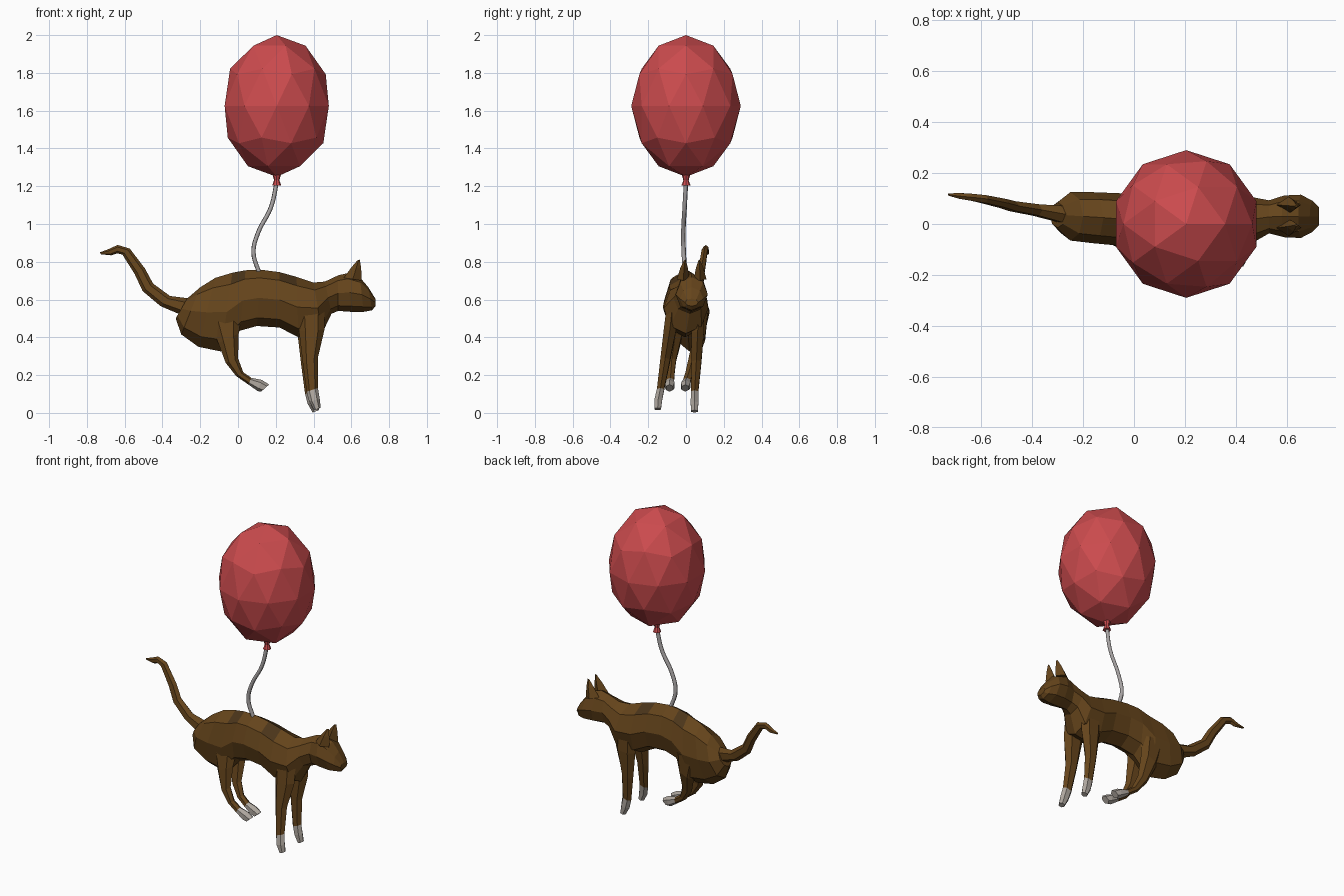
import bpy, bmesh
from math import sin, cos, tau
from mathutils import Vector


def material(name, rgb):
    m = bpy.data.materials.new(name)
    m.diffuse_color = (*rgb, 1)
    return m


brown = material("brown fur", (0.13, 0.058, 0.011))
dark = material("dark fur", (0.07, 0.035, 0.010))
white = material("pale fur", (0.42, 0.38, 0.34))
red = material("red rubber", (0.60, 0.07, 0.075))
grey = material("grey string", (0.40, 0.38, 0.38))


def loft(name, sections, sides, mats, pick=lambda i, j: 0):
    """Skin rings given as (x1, z1, x2, z2, y centre, half width)."""
    bm = bmesh.new()
    rings = []
    for x1, z1, x2, z2, y, w in sections:
        a, b = Vector((x1, y, z1)), Vector((x2, y, z2))
        mid, half = (a + b) / 2, (a - b) / 2
        rings.append([bm.verts.new(mid + half * cos(tau * k / sides)
                                   + Vector((0, w * sin(tau * k / sides), 0)))
                      for k in range(sides)])
    for i, (r, s) in enumerate(zip(rings, rings[1:])):
        for j in range(sides):
            k = (j + 1) % sides
            bm.faces.new((r[j], r[k], s[k], s[j])).material_index = pick(i, j)
    bm.faces.new(rings[0])
    bm.faces.new(rings[-1]).material_index = pick(len(rings) - 2, 0)
    bmesh.ops.recalc_face_normals(bm, faces=bm.faces)
    me = bpy.data.meshes.new(name)
    bm.to_mesh(me)
    bm.free()
    for m in mats:
        me.materials.append(m)
    ob = bpy.data.objects.new(name, me)
    bpy.context.collection.objects.link(ob)
    return ob


# Body, neck and head in one skin: top point, bottom point, y centre, half width
body = [
    (-0.27, 0.605, -0.33, 0.50, 0.035, 0.050),
    (-0.20, 0.665, -0.30, 0.415, 0.030, 0.095),
    (-0.12, 0.715, -0.21, 0.35, 0.025, 0.100),
    (-0.03, 0.742, -0.09, 0.325, 0.018, 0.103),
    (0.04, 0.755, 0.01, 0.435, 0.010, 0.103),
    (0.12, 0.758, 0.10, 0.460, 0.000, 0.105),
    (0.22, 0.745, 0.22, 0.452, -0.005, 0.110),
    (0.31, 0.720, 0.32, 0.400, -0.005, 0.118),
    (0.40, 0.690, 0.445, 0.420, 0.000, 0.118),
    (0.46, 0.695, 0.495, 0.525, 0.018, 0.085),
    (0.53, 0.728, 0.53, 0.540, 0.028, 0.065),
    (0.58, 0.740, 0.60, 0.535, 0.030, 0.082),
    (0.645, 0.718, 0.665, 0.535, 0.030, 0.085),
    (0.69, 0.665, 0.71, 0.543, 0.030, 0.062),
    (0.727, 0.605, 0.727, 0.565, 0.030, 0.035),
]
loft("body_and_head", body, 8, [brown, dark],
     lambda i, j: int(i in (3, 6) and j in (0, 7)))

# Ears
for side, y, tip in (("right", -0.015, -0.005), ("left", 0.075, 0.070)):
    loft(side + "_ear", [(0.56, 0.715, 0.655, 0.70, y, 0.033),
                         (0.60, 0.770, 0.652, 0.765, (y + tip) / 2, 0.020),
                         (0.630, 0.805, 0.645, 0.812, tip, 0.004)], 4, [brown])

# Tail
loft("tail", [
    (-0.25, 0.605, -0.28, 0.510, 0.035, 0.040),
    (-0.36, 0.619, -0.41, 0.565, 0.055, 0.026),
    (-0.45, 0.685, -0.505, 0.645, 0.070, 0.022),
    (-0.493, 0.765, -0.547, 0.735, 0.082, 0.020),
    (-0.573, 0.870, -0.612, 0.838, 0.098, 0.018),
    (-0.637, 0.889, -0.640, 0.845, 0.105, 0.016),
    (-0.690, 0.865, -0.670, 0.834, 0.110, 0.013),
    (-0.731, 0.850, -0.727, 0.840, 0.116, 0.005)], 6, [brown])


# Legs: the listed profile is (back x, z, front x, z, half width)
def leg(name, profile, ys, dx=0, dz=0):
    n = len(profile)
    secs = [(a + dx, b + dz, c + dx, d + dz, y, w)
            for (a, b, c, d, w), y in zip(profile, ys)]
    loft(name, secs, 6, [brown, white], lambda i, j: int(i >= n - 3))


front = [
    (0.305, 0.57, 0.450, 0.57, 0.035),
    (0.315, 0.42, 0.450, 0.43, 0.038),
    (0.335, 0.25, 0.415, 0.28, 0.030),
    (0.355, 0.10, 0.415, 0.12, 0.022),
    (0.368, 0.05, 0.425, 0.06, 0.024),
    (0.395, 0.002, 0.430, 0.015, 0.020),
]
leg("right_front_leg", front, (-0.07, -0.085, -0.11, -0.135, -0.147, -0.15),
    0.008, 0.012)
leg("left_front_leg", front, (0.065, 0.062, 0.055, 0.046, 0.045, 0.045))

hind = [
    (-0.16, 0.52, 0.020, 0.53, 0.035),
    (-0.105, 0.37, 0.004, 0.42, 0.036),
    (-0.065, 0.265, 0.000, 0.29, 0.026),
    (-0.010, 0.195, 0.028, 0.215, 0.022),
    (0.055, 0.150, 0.070, 0.186, 0.023),
    (0.105, 0.115, 0.125, 0.175, 0.028),
    (0.122, 0.112, 0.165, 0.150, 0.022),
]
leg("right_hind_leg", hind, (-0.035, -0.055, -0.075, -0.08, -0.083, -0.086, -0.087))
leg("left_hind_leg", hind, (0.085, 0.07, 0.035, 0.015, 0.005, -0.002, -0.004))

# Balloon
bpy.ops.mesh.primitive_ico_sphere_add(subdivisions=2, radius=1, location=(0.205, 0, 1.625))
balloon = bpy.context.object
balloon.name = "balloon"
balloon.scale = (0.29, 0.29, 0.375)
balloon.data.materials.append(red)

# Knot
for name, z, r1, r2 in (("knot_flare", 1.218, 0.024, 0.014), ("knot_neck", 1.246, 0.014, 0.022)):
    bpy.ops.mesh.primitive_cone_add(vertices=8, radius1=r1, radius2=r2, depth=0.028,
                                    location=(0.205, 0, z))
    bpy.context.object.name = name
    bpy.context.object.data.materials.append(red)

# String
cu = bpy.data.curves.new("string", "CURVE")
cu.dimensions = "3D"
cu.bevel_depth = 0.012
cu.bevel_resolution = 1
cu.resolution_u = 6
sp = cu.splines.new("BEZIER")
path = [(0.205, 0, 1.22), (0.175, -0.007, 1.09), (0.105, -0.014, 0.95),
        (0.082, -0.012, 0.85), (0.112, -0.004, 0.74)]
sp.bezier_points.add(len(path) - 1)
for p, co in zip(sp.bezier_points, path):
    p.co = co
    p.handle_left_type = p.handle_right_type = "AUTO"
cu.materials.append(grey)
bpy.context.collection.objects.link(bpy.data.objects.new("string", cu))
